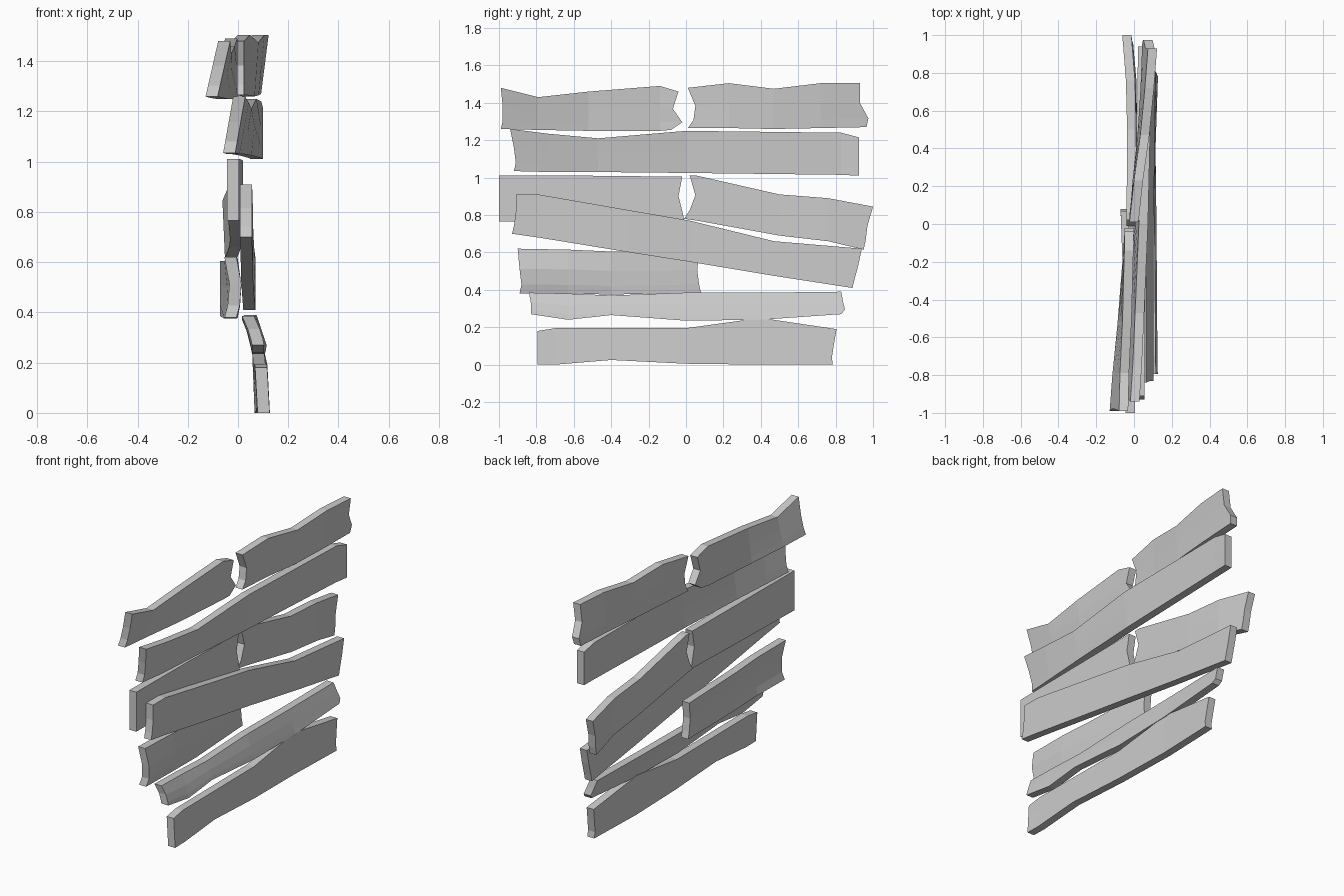
import bpy
import bmesh

if "Cube" in bpy.data.objects:
    bpy.data.objects.remove(bpy.data.objects["Cube"], do_unlink=True)

UNIT = 0.01                     # board measurements are in hundredths
HALF = 2.4                      # half of the board thickness
ROWS = (0, 0.2, 0.55, 1)        # heights of the edge rows across a board
FLAT = (0, 0, 0, 0)

# Weathered grey wood
wood = bpy.data.materials.new("grey_wood")
wood.use_nodes = True
grey = (0.6, 0.6, 0.6, 1)
wood.diffuse_color = grey
wood.node_tree.nodes["Principled BSDF"].inputs["Base Color"].default_value = grey


def board(name, stations, near=FLAT, far=FLAT, lean=(0, 0), bow=0):
    """Warped board: stations are (y, bottom, top, x); near and far shift the
    rows of the broken ends; lean tilts each end; bow bulges the middle."""
    bm = bmesh.new()
    start, end = stations[0][0], stations[-1][0]
    sections = []
    for index, (y, bottom, top, x) in enumerate(stations):
        along = (y - start) / (end - start)
        tilt = lean[0] + (lean[1] - lean[0]) * along
        if index == 0:
            shifts = near
        elif index == len(stations) - 1:
            shifts = far
        else:
            shifts = FLAT
        sides = []
        for side in (-HALF, HALF):
            column = []
            for row, shift in zip(ROWS, shifts):
                bulge = bow * 4 * row * (1 - row) * (1 - along)
                position = (x + side + tilt * (row - 0.5) + bulge,
                            y + shift,
                            bottom + (top - bottom) * row)
                column.append(bm.verts.new([v * UNIT for v in position]))
            sides.append(column)
        # Closed loop around the cross-section
        sections.append(sides[0] + sides[1][::-1])

    # Long faces between neighbouring sections
    for a, b in zip(sections, sections[1:]):
        for i in range(len(a)):
            j = (i + 1) % len(a)
            bm.faces.new((a[i], a[j], b[j], b[i]))

    # Strips closing the two ends
    for loop in (sections[0], sections[-1]):
        for i in range(len(ROWS) - 1):
            bm.faces.new((loop[i], loop[i + 1], loop[-2 - i], loop[-1 - i]))

    bmesh.ops.recalc_face_normals(bm, faces=bm.faces)
    mesh = bpy.data.meshes.new(name)
    bm.to_mesh(mesh)
    bm.free()
    mesh.materials.append(wood)
    obj = bpy.data.objects.new(name, mesh)
    bpy.context.collection.objects.link(obj)
    return obj


# Top row: two broken halves
board("top_front_board",
      [(-99, 126, 148, -8), (-79, 125.5, 143, -7), (-52, 125, 146, -5),
       (-14, 125, 149, -3), (-3, 125.5, 146, -2.5)],
      near=(0, 1, 1, 0), far=(-5, 1, -4, -1), lean=(5, 0))
board("top_back_board",
      [(1, 126.5, 148, 0), (23, 126.5, 150.5, 2), (47, 126, 147.5, 5),
       (72, 126.5, 150.5, 7), (94, 127, 150.5, 8.3)],
      near=(0, 3, 4, 0), far=(2.5, 3.5, -1, -1), lean=(0, 3))

# Second row: one full board
board("upper_long_board",
      [(-93, 103.5, 126, -1.5), (-74, 103, 123.5, 0), (-47, 103, 121, 1.5),
       (0, 102.5, 125, 4), (83, 101.5, 124, 6.8), (92.5, 101, 121.5, 7.5)],
      near=(1, 2, 1, -1), lean=(4, 0))

# Third row: two broken halves, the back one sagging
board("middle_front_board",
      [(-100, 76.5, 101, -2), (-50, 77, 101, -1.5), (-2, 77.5, 100.5, -0.5)],
      far=(1, 0, -2, 0))
board("middle_back_board",
      [(1, 78, 101, -1.5), (6, 77, 101, -1.5), (50, 69, 91, -1),
       (76, 66, 89, -1.5), (98, 61.5, 84.5, -3.3)],
      near=(-2, 1, 4, 1), far=(-3, -2, -1, 2), lean=(0, -1))

# Slipped diagonal board
board("diagonal_board",
      [(-92, 70, 91, 3.2), (-79, 68, 91, 3.2), (-30, 60, 82.5, 3.5),
       (2, 55, 77, 3.5), (47, 47.5, 66, 4), (91, 41, 62, 4.5)],
      near=(-1, 0, 1, 1), far=(-2, -1, 1, 3))

# Short board behind the diagonal
board("lower_short_board",
      [(-89, 38, 62, -3), (-63, 38, 61.5, -2.5), (-40, 37.5, 60.5, -3),
       (7, 38.5, 60.5, -4.7)],
      near=(0, 1, 0, -1), far=(1, 0, -1, 0), bow=2)

# Narrow board
board("narrow_board",
      [(-83, 27, 38.5, 6), (-63, 24, 38, 6), (-40, 26.5, 37, 6),
       (0, 23.5, 38.5, 6), (40, 24, 38.5, 6.5), (84, 27, 39, 7)],
      near=(0, 0, 0, -1), far=(-1, 1, 0, -1), lean=(-4, -4), bow=0.5)

# Bottom board
board("bottom_board",
      [(-79.5, 0, 18, 9.7), (-70, 0, 19.5, 9.5), (-40, 2.5, 19.5, 9.3),
       (0, 0.5, 19.5, 9), (40, 0, 25, 8.5), (80, 0, 19, 9.8)],
      far=(-1.5, -2, -1, 0.5), lean=(-1, -1))
